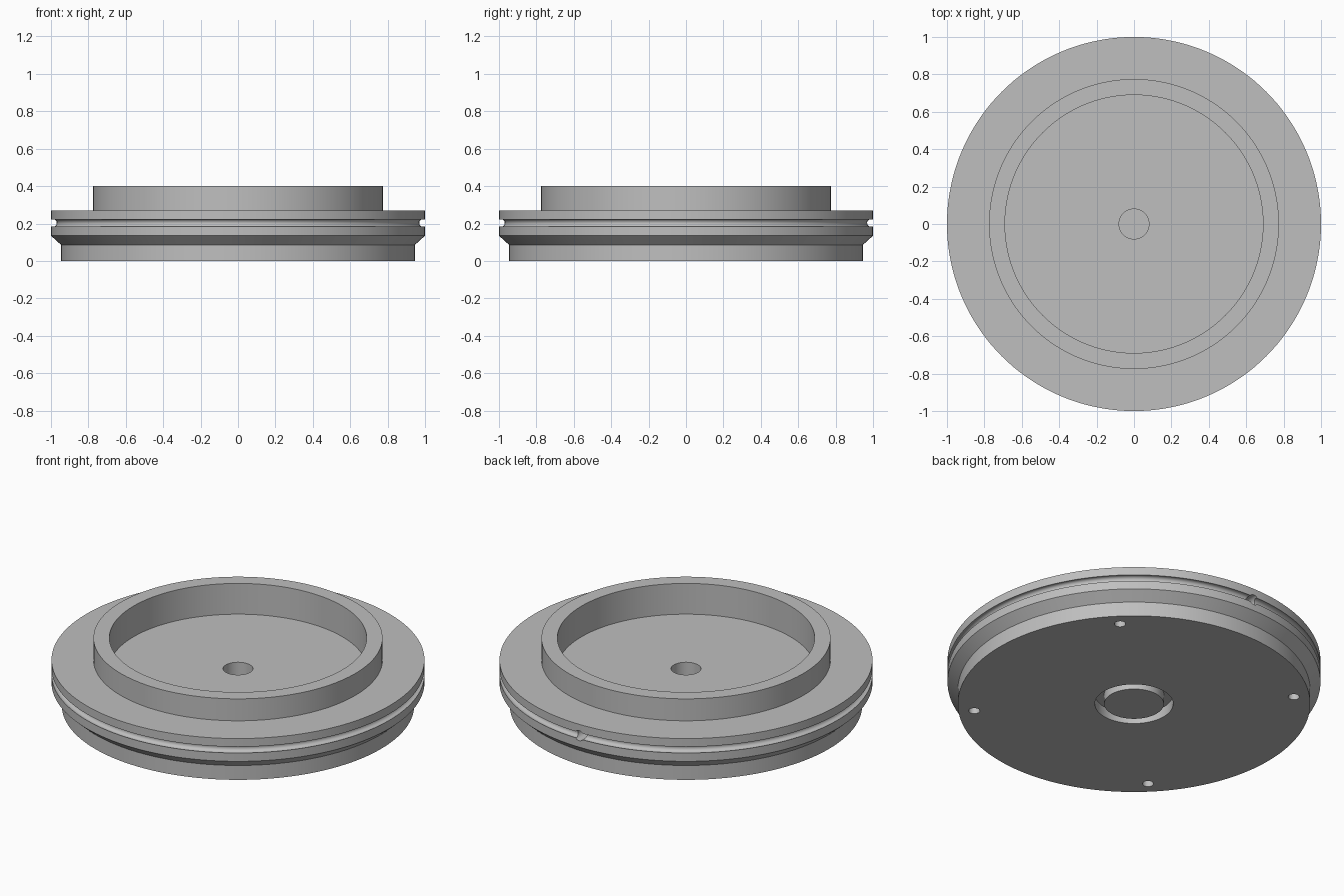
import bpy
import bmesh
from math import sin, cos, pi, radians, sqrt, atan2
from mathutils import Matrix

default = bpy.data.objects.get("Cube")
if default:
    bpy.data.objects.remove(default, do_unlink=True)

SEGMENTS = 144

# Single grey metal
grey = bpy.data.materials.new("grey metal")
grey.use_nodes = True
grey.diffuse_color = (0.52, 0.52, 0.52, 1)
grey.node_tree.nodes["Principled BSDF"].inputs["Base Color"].default_value = grey.diffuse_color


def add_object(name, bm):
    mesh = bpy.data.meshes.new(name)
    bm.to_mesh(mesh)
    bm.free()
    mesh.materials.append(grey)
    obj = bpy.data.objects.new(name, mesh)
    bpy.context.collection.objects.link(obj)
    return obj


def lathe(name, profile):
    bm = bmesh.new()
    verts = [bm.verts.new((r, 0, z)) for r, z in profile]
    edges = [bm.edges.new(pair) for pair in zip(verts, verts[1:])]
    bmesh.ops.spin(bm, geom=verts + edges, cent=(0, 0, 0), axis=(0, 0, 1),
                   angle=2 * pi, steps=SEGMENTS, use_merge=True)
    bmesh.ops.remove_doubles(bm, verts=bm.verts, dist=0.0001)
    bmesh.ops.recalc_face_normals(bm, faces=bm.faces)
    return add_object(name, bm)


def drill(target, radius, length, matrix):
    """Cut a round hole centred on the matrix, along its local z axis."""
    bm = bmesh.new()
    bmesh.ops.create_cone(bm, cap_ends=True, segments=32, radius1=radius,
                          radius2=radius, depth=length, matrix=matrix)
    cutter = add_object("hole_cutter", bm)
    cutter.hide_render = True
    mod = target.modifiers.new("hole", 'BOOLEAN')
    mod.operation = 'DIFFERENCE'
    mod.solver = 'EXACT'
    mod.object = cutter
    bpy.ops.object.modifier_apply(modifier=mod.name)
    bpy.data.objects.remove(cutter, do_unlink=True)


# Round-bottomed groove around the rim
groove_r, groove_z, groove_size = 0.99, 0.203, 0.021
half_mouth = sqrt(groove_size ** 2 - (1 - groove_r) ** 2)
start = atan2(half_mouth, 1 - groove_r)
steps = 12
groove = []
for i in range(steps + 1):
    a = -start - (2 * pi - 2 * start) * i / steps
    groove.append((groove_r + groove_size * cos(a), groove_z + groove_size * sin(a)))

# Cross-section from the underside centre, around the rim, to the blind centre hole
underside = [(0, 0), (0.16, 0), (0.16, 0.06), (0.21, 0.06), (0.21, 0)]
rim = [(0.945, 0), (0.945, 0.085), (1, 0.135)] + groove + [(1, 0.27)]
collar = [(0.775, 0.27), (0.775, 0.4), (0.69, 0.4), (0.69, 0.218)]
centre_hole = [(0.08, 0.218), (0.08, 0.1), (0, 0.1)]
flange = lathe("flanged_cap", underside + rim + collar + centre_hole)

bpy.context.view_layer.objects.active = flange
flange.select_set(True)

# Four blind holes in the underside
for k in range(4):
    a = radians(45 + 90 * k)
    drill(flange, 0.03, 0.2, Matrix.Translation((0.86 * cos(a), 0.86 * sin(a), 0)))

# Radial hole entering through the rim groove at the back
drill(flange, 0.03, 0.2,
      Matrix.Translation((0, 1, groove_z)) @ Matrix.Rotation(pi / 2, 4, 'X'))

bpy.ops.object.shade_smooth_by_angle(angle=radians(25))
